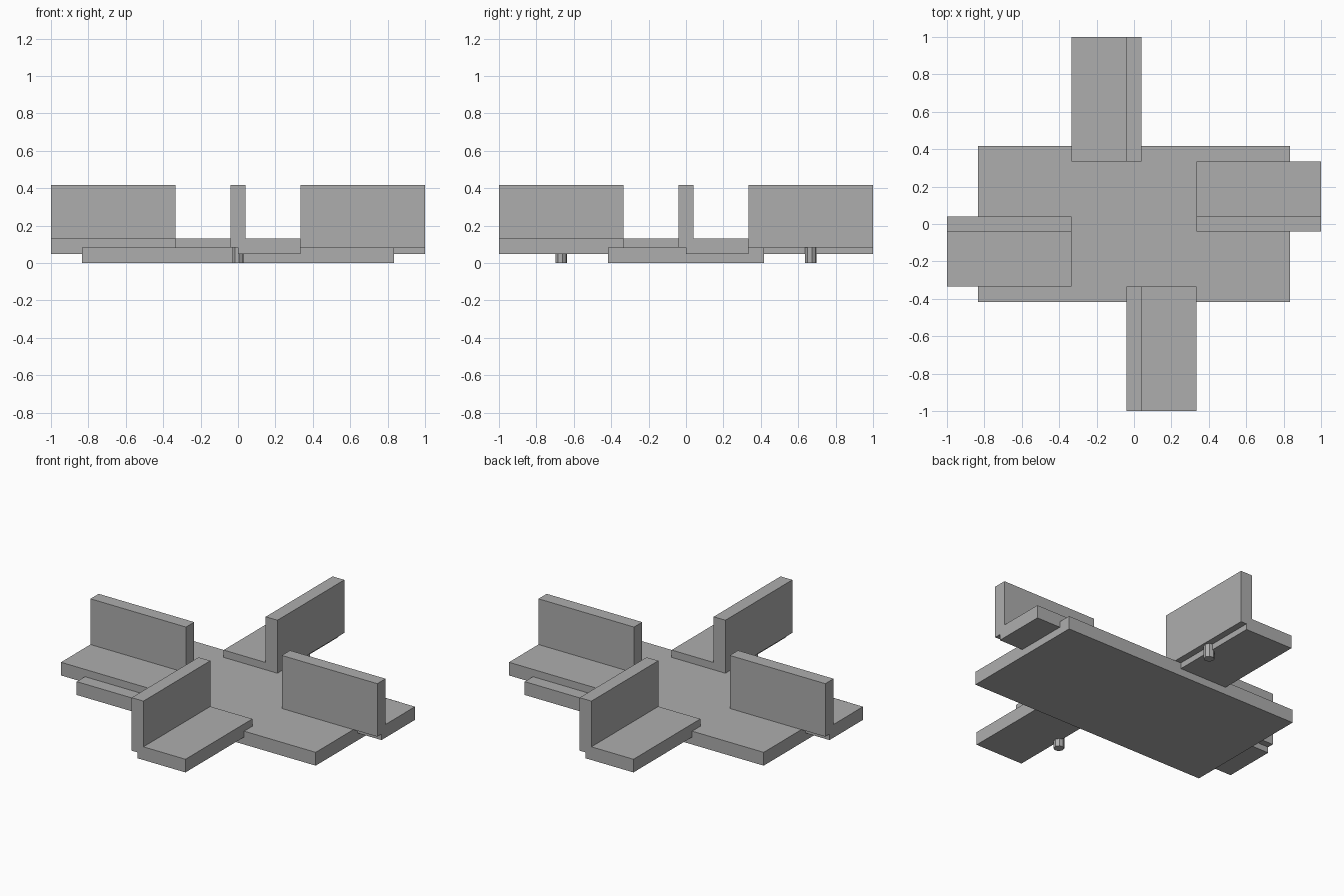
import bpy, bmesh
from math import pi, radians
from mathutils import Matrix

if "Cube" in bpy.data.objects:
    bpy.data.objects.remove(bpy.data.objects["Cube"], do_unlink=True)

grey = bpy.data.materials.new("plain grey")
grey.use_nodes = True
grey.diffuse_color = (0.42, 0.42, 0.42, 1)
grey.node_tree.nodes["Principled BSDF"].inputs["Base Color"].default_value = grey.diffuse_color


def finish(name, bm):
    bmesh.ops.recalc_face_normals(bm, faces=bm.faces)
    mesh = bpy.data.meshes.new(name)
    bm.to_mesh(mesh)
    bm.free()
    mesh.materials.append(grey)
    obj = bpy.data.objects.new(name, mesh)
    bpy.context.collection.objects.link(obj)
    return obj


# Base plate
bm = bmesh.new()
bmesh.ops.create_cube(bm, size=1)
bmesh.ops.scale(bm, vec=(1.666, 0.832, 0.084), verts=bm.verts)
bmesh.ops.translate(bm, vec=(0, 0, 0.042), verts=bm.verts)
finish("base_plate", bm)

# L-shaped bracket cross-section (across, up)
PROFILE = [(-0.041, 0.084), (0, 0.084), (0, 0.047), (0.334, 0.047),
           (0.334, 0.13), (0.041, 0.13), (0.041, 0.418), (-0.041, 0.418)]


def bracket(name, turn):
    bm = bmesh.new()
    face = bm.faces.new([bm.verts.new((x, -1, z)) for x, z in PROFILE])
    side = bmesh.ops.extrude_face_region(bm, geom=[face])
    moved = [g for g in side["geom"] if isinstance(g, bmesh.types.BMVert)]
    bmesh.ops.translate(bm, vec=(0, 0.666, 0), verts=moved)
    bmesh.ops.rotate(bm, matrix=Matrix.Rotation(turn, 3, 'Z'), verts=bm.verts)
    return finish(name, bm)


def peg(name, turn):
    bm = bmesh.new()
    bmesh.ops.create_cone(bm, cap_ends=True, segments=8, radius1=0.031,
                          radius2=0.031, depth=0.09)
    bmesh.ops.rotate(bm, matrix=Matrix.Rotation(radians(12), 3, 'Z'), verts=bm.verts)
    bmesh.ops.translate(bm, vec=(0, -0.667, 0.045), verts=bm.verts)
    bmesh.ops.rotate(bm, matrix=Matrix.Rotation(turn, 3, 'Z'), verts=bm.verts)
    return finish(name, bm)


# Four brackets in a pinwheel, with a locating peg under the two overhanging ones
for i, where in enumerate(("front", "left", "back", "right")):
    bracket(where + "_bracket", i * pi / 2)
    if where in ("front", "back"):
        peg(where + "_peg", i * pi / 2)
